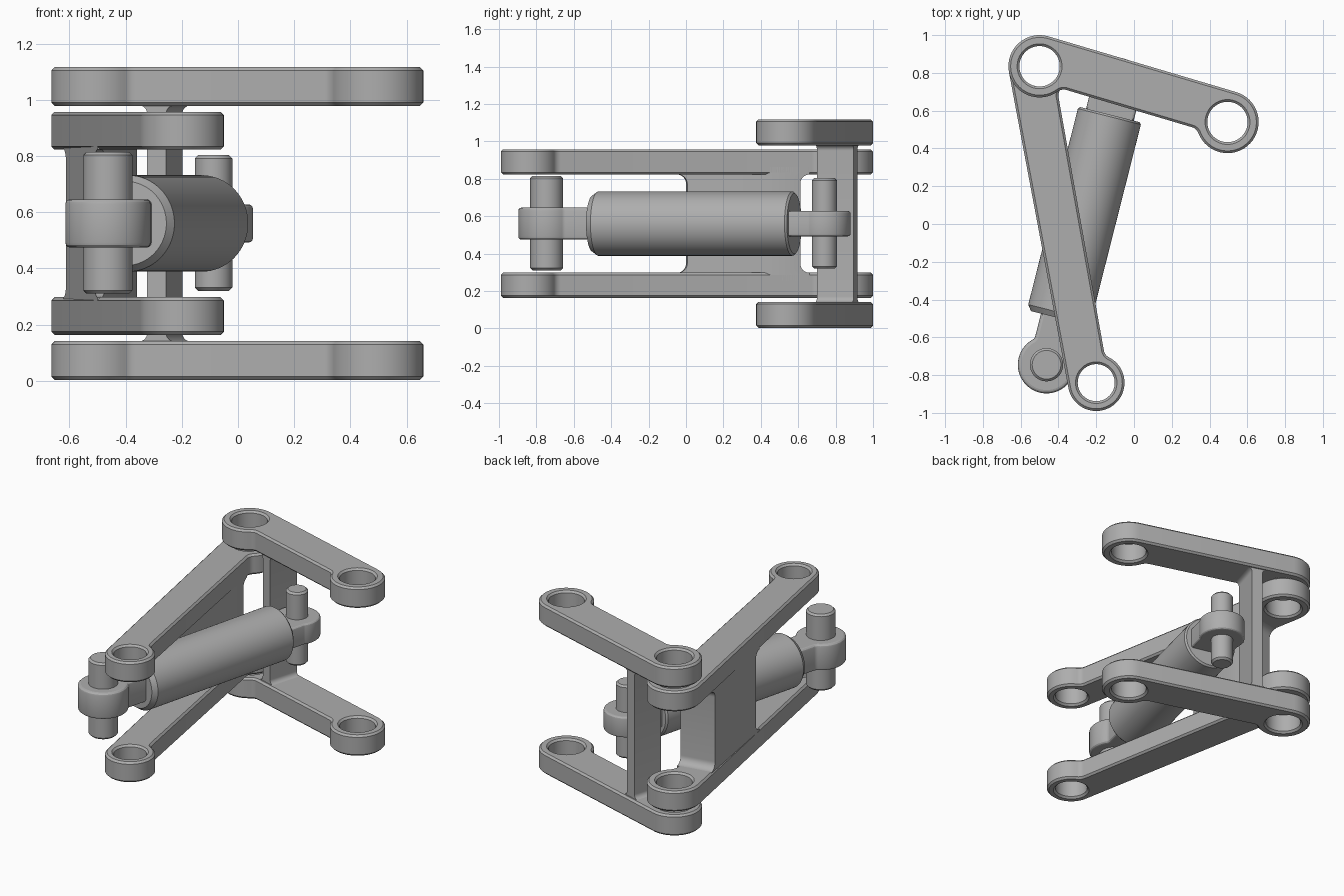
import bpy, bmesh, math
from mathutils import Vector, Matrix

cube = bpy.data.objects.get("Cube")
if cube:
    bpy.data.objects.remove(cube, do_unlink=True)

grey = bpy.data.materials.new("satin_grey")
grey.use_nodes = True
grey.diffuse_color = (0.42, 0.42, 0.42, 1)
grey.node_tree.nodes["Principled BSDF"].inputs["Base Color"].default_value = (0.42, 0.42, 0.42, 1)

MID = 0.56  # height of the symmetry plane


def frame(a, b, z=0.0):
    """Local frame at a with x toward b, y to the left, z up."""
    angle = math.atan2(b[1] - a[1], b[0] - a[0])
    return Matrix.Translation((a[0], a[1], z)) @ Matrix.Rotation(angle, 4, 'Z')


def arc(cx, cy, r, start, end, steps=10):
    return [(cx + r * math.cos(start + (end - start) * i / steps),
             cy + r * math.sin(start + (end - start) * i / steps)) for i in range(steps + 1)]


def finish(obj, matrix):
    obj.matrix_world = matrix
    obj.data.materials.clear()
    obj.data.materials.append(grey)
    bpy.ops.object.select_all(action='DESELECT')
    obj.select_set(True)
    bpy.context.view_layer.objects.active = obj
    bpy.ops.object.shade_smooth_by_angle(angle=math.radians(28))
    return obj


def plate(name, loops, thick, bevel, matrix, rounds=0):
    """Flat plate with holes and chamfered rims, centred on its own z."""
    cu = bpy.data.curves.new(name, 'CURVE')
    cu.dimensions = '2D'
    cu.fill_mode = 'BOTH'
    cu.extrude = thick / 2 - bevel
    cu.bevel_depth = bevel
    cu.bevel_resolution = rounds
    cu.offset = -bevel
    for loop in loops:
        sp = cu.splines.new('POLY')
        sp.points.add(len(loop) - 1)
        for p, (x, y) in zip(sp.points, loop):
            p.co = (x, y, 0, 1)
        sp.use_cyclic_u = True
    obj = bpy.data.objects.new(name, cu)
    bpy.context.collection.objects.link(obj)
    bpy.ops.object.select_all(action='DESELECT')
    obj.select_set(True)
    bpy.context.view_layer.objects.active = obj
    bpy.ops.object.convert(target='MESH')
    return finish(bpy.context.view_layer.objects.active, matrix)


def mesh_object(name, bm, matrix):
    bmesh.ops.recalc_face_normals(bm, faces=bm.faces)
    me = bpy.data.meshes.new(name)
    bm.to_mesh(me)
    bm.free()
    obj = bpy.data.objects.new(name, me)
    bpy.context.collection.objects.link(obj)
    return finish(obj, matrix)


def neck(r, h, f):
    """Fillet from an eye of radius r into an edge at offset h."""
    s = math.sqrt((r + f) ** 2 - (h + f) ** 2)
    return s, math.atan2(h + f, s)


def link_outline(length, ra, rb, h, f=0.05):
    """Two eyes, tangent on the outer side, necked in on the inner side."""
    pi = math.pi
    s, a = neck(ra, h, f)
    pts = arc(0, 0, ra, -pi / 2, a - 2 * pi, 32)
    pts += arc(s, h + f, f, a + pi, 1.5 * pi, 8)
    s, a = neck(rb, h, f)
    pts += arc(length - s, h + f, f, -pi / 2, -a, 8)
    pts += arc(length, 0, rb, pi - a, -pi / 2, 32)[1:]
    return pts


def circle(x, r):
    return arc(x, 0, r, 0, 2 * math.pi, 48)[:-1]


def link_pair(name, a, b, ra, rb, ha, hb, h, thick, height):
    length = math.dist(a, b)
    loops = [link_outline(length, ra, rb, h), circle(0, ha), circle(length, hb)]
    for side, sign in (("upper", 1), ("lower", -1)):
        plate(f"{side}_{name}", loops, thick, 0.012, frame(a, b, MID + sign * height))


def web(name, u0, u1, v0, v1, z, fillet, over, matrix, cut=None):
    """Upright wall between two plates, flared by fillets where it meets them."""
    f, pi = fillet, math.pi
    right = [(u1 + f, -z - over)] + arc(u1 + f, -z + f, f, -pi / 2, -pi, 8)
    right += arc(u1 + f, z - f, f, pi, pi / 2, 8) + [(u1 + f, z + over)]
    left = [(u0 + u1 - u, w) for u, w in reversed(right)]
    bm = bmesh.new()
    face = bm.faces.new([bm.verts.new((u, v0, w)) for u, w in right + left])
    out = bmesh.ops.extrude_face_region(bm, geom=[face])
    bmesh.ops.translate(bm, vec=(0, v1 - v0, 0),
                        verts=[g for g in out["geom"] if isinstance(g, bmesh.types.BMVert)])
    if cut:
        inv = matrix.inverted()
        res = bmesh.ops.bisect_plane(bm, geom=bm.verts[:] + bm.edges[:] + bm.faces[:],
                                     plane_co=inv @ cut[0], plane_no=inv.to_3x3() @ cut[1],
                                     clear_outer=True)
        bmesh.ops.holes_fill(bm, edges=[g for g in res["geom_cut"]
                                        if isinstance(g, bmesh.types.BMEdge)])
    return mesh_object(name, bm, matrix)


def lathe(name, profile, matrix, steps=64):
    """Solid of revolution about local z from (radius, z) points."""
    bm = bmesh.new()
    rings = [[bm.verts.new((x, y, z)) for x, y in arc(0, 0, r, 0, 2 * math.pi, steps)[:-1]]
             for r, z in profile]
    for lo, hi in zip(rings, rings[1:]):
        for i in range(steps):
            j = (i + 1) % steps
            bm.faces.new((lo[i], lo[j], hi[j], hi[i]))
    bm.faces.new(rings[0])
    bm.faces.new(rings[-1])
    return mesh_object(name, bm, matrix)


def rod_eye(name, r, w, reach, thick, bevel, matrix, f=0.03):
    """Round eye with a straight neck running along local x."""
    s, a = neck(r, w, f)
    half = arc(0, 0, r, math.pi, a, 24) + arc(s, w + f, f, a + math.pi, 1.5 * math.pi, 6)
    half.append((reach, w))
    loop = half + [(x, -y) for x, y in reversed(half[1:])]
    return plate(name, [loop], thick, bevel, matrix, 2)


def pin(name, at, r, z0, z1, c=0.012):
    lathe(name, [(r - c, z0), (r, z0 + c), (r, z1 - c), (r, z1)][:3] + [(r - c, z1)],
          Matrix.Translation((at[0], at[1], 0)), 48)


# Joint positions in plan
pivot = (-0.5, 0.835)
short_end = (0.495, 0.54)
long_end = (-0.2, -0.84)
front_pin = (-0.463, -0.745)
rear_pin = (-0.087, 0.74)

# Short link pair and its upright post
link_pair("short_link", short_end, pivot, 0.165, 0.165, 0.107, 0.107, 0.08, 0.138, 0.488)
post_u = math.dist(short_end, pivot) - 0.237
web("short_link_post", post_u - 0.035, post_u + 0.035, -0.145, 0.06, 0.42, 0.03, 0.03,
    frame(short_end, pivot, MID))

# Long link pair and its web, trimmed to clear the damper body
link_pair("long_link", pivot, long_end, 0.165, 0.15, 0.107, 0.098, 0.07, 0.135, 0.33)
damper = frame(front_pin, rear_pin, MID)
clear = damper @ Vector((0, 0.194, 0))
web("long_link_web", 0.24, 0.82, -0.157, 0.07, 0.263, 0.05, 0.04, frame(pivot, long_end, MID),
    (clear, damper.to_3x3() @ Vector((0, -1, 0))))

# Damper body, laid along the line between the pins
body_profile = [(0.15, 0.255), (0.172, 0.285), (0.172, 1.355), (0.162, 1.366)]
lathe("damper_body", body_profile, damper @ Matrix.Rotation(math.pi / 2, 4, 'Y'))

# Damper eyes and pins
rod_eye("front_eye", 0.152, 0.095, 0.32, 0.172, 0.018, damper)
rod_eye("rear_eye", 0.14, 0.13, 0.22, 0.135, 0.014, damper @ Matrix.Translation(
    (math.dist(front_pin, rear_pin), 0, 0)) @ Matrix.Rotation(math.pi, 4, 'Z'))
pin("front_cross_pin", front_pin, 0.088, 0.31, 0.815)
pin("rear_cross_pin", rear_pin, 0.067, 0.32, 0.803)
